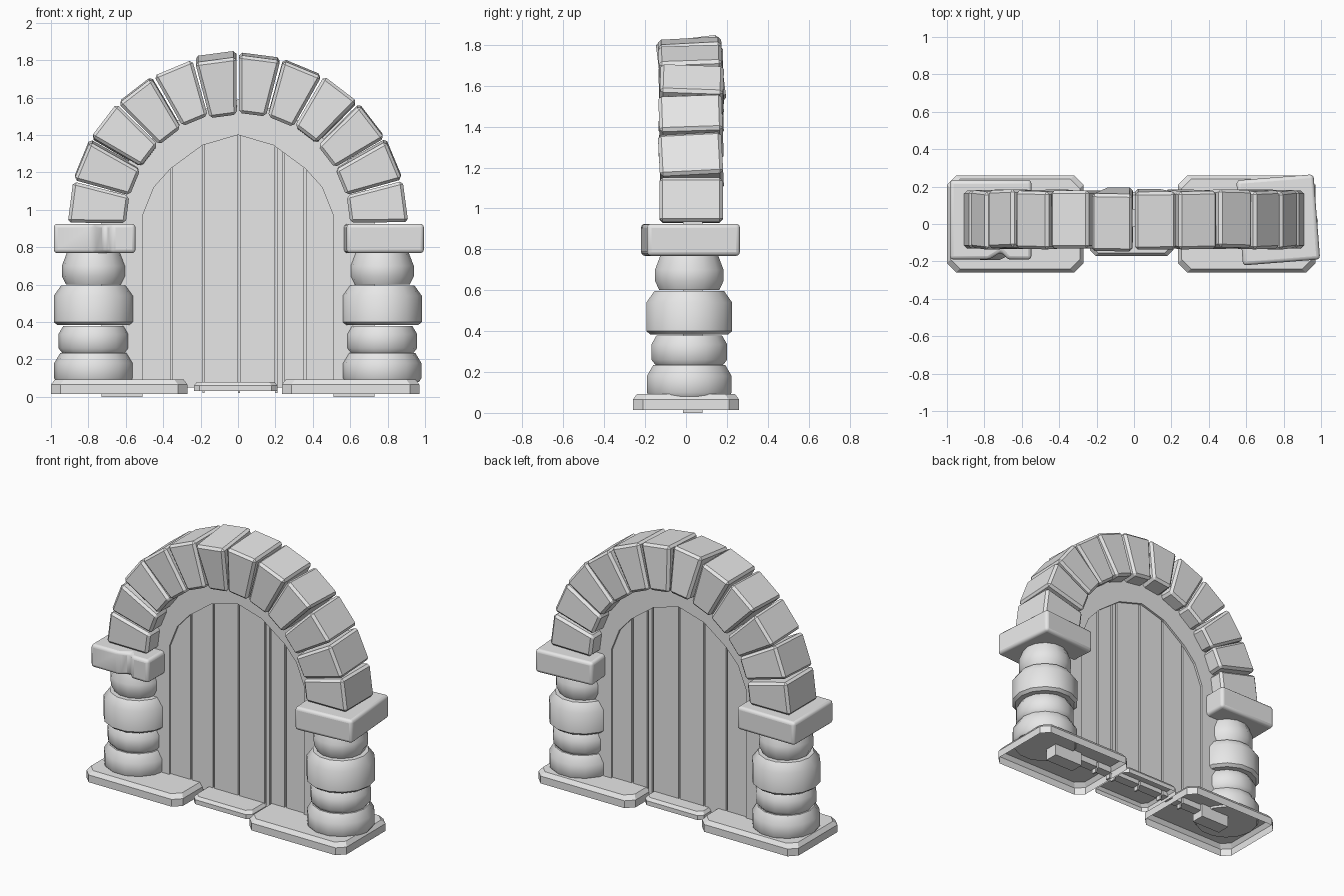
import bpy, bmesh, math
from mathutils import Vector, Matrix

old = bpy.data.objects.get("Cube")
if old:
    bpy.data.objects.remove(old, do_unlink=True)

stone = bpy.data.materials.new("stone_grey")
stone.use_nodes = True
grey = (0.8, 0.8, 0.8, 1)
stone.diffuse_color = grey
stone.node_tree.nodes["Principled BSDF"].inputs["Base Color"].default_value = grey


def finish(name, bm, bevel=0, segments=1, smooth=None):
    """Turn a bmesh into an object with optional bevel and smooth shading."""
    bmesh.ops.recalc_face_normals(bm, faces=bm.faces)
    mesh = bpy.data.meshes.new(name)
    bm.to_mesh(mesh)
    bm.free()
    mesh.materials.append(stone)
    ob = bpy.data.objects.new(name, mesh)
    bpy.context.collection.objects.link(ob)
    if bevel:
        mod = ob.modifiers.new("Bevel", "BEVEL")
        mod.width = bevel
        mod.segments = segments
        mod.limit_method = "ANGLE"
    if smooth:
        bpy.ops.object.select_all(action="DESELECT")
        ob.select_set(True)
        bpy.context.view_layer.objects.active = ob
        bpy.ops.object.shade_smooth_by_angle(angle=math.radians(smooth))
    return ob


def prism(outline, lo, hi, axis="y"):
    """Extrude a flat outline along y or z."""
    bm = bmesh.new()
    place = (lambda a, b, d: (a, d, b)) if axis == "y" else (lambda a, b, d: (a, b, d))
    face = bm.faces.new([bm.verts.new(place(a, b, lo)) for a, b in outline])
    ext = bmesh.ops.extrude_face_region(bm, geom=[face])
    verts = [g for g in ext["geom"] if isinstance(g, bmesh.types.BMVert)]
    bmesh.ops.translate(bm, verts=verts, vec=place(0, 0, hi - lo))
    return bm


# Base slabs: clipped corners, sloped rim, open underneath
def slab(name, x0, x1, half_depth, z0, z1, z2, cut, inset):
    def ring(shrink, z):
        a, b, d = x0 + shrink, x1 - shrink, half_depth - shrink
        return [bm.verts.new((x, y, z)) for x, y in (
            (a + cut, -d), (b - cut, -d), (b, -d + cut), (b, d - cut),
            (b - cut, d), (a + cut, d), (a, d - cut), (a, -d + cut))]
    bm = bmesh.new()
    rings = [ring(0, z0), ring(0, z1), ring(inset, z2)]
    for low, high in zip(rings, rings[1:]):
        for i in range(8):
            j = (i + 1) % 8
            bm.faces.new((low[i], low[j], high[j], high[i]))
    bm.faces.new(rings[-1])
    finish(name, bm)


slab("right_base_slab", -1, -0.27, 0.26, 0.015, 0.065, 0.092, 0.05, 0.02)
slab("left_base_slab", 0.235, 0.97, 0.26, 0.015, 0.065, 0.092, 0.05, 0.02)
slab("threshold_slab", -0.235, 0.21, 0.17, 0.03, 0.06, 0.08, 0.03, 0.015)


# Column drums: (radius, z) profiles spun round the column axis
drums = {
    "foot": [(0.2, 0.08), (0.213, 0.1), (0.213, 0.18), (0.18, 0.235)],
    "lower": [(0.17, 0.235), (0.19, 0.26), (0.19, 0.335), (0.165, 0.378)],
    "belly": [(0.195, 0.383), (0.215, 0.4), (0.215, 0.54), (0.175, 0.596)],
    "neck": [(0.15, 0.6), (0.172, 0.645), (0.172, 0.7), (0.145, 0.77)],
}
SIDES = 14
for side, cx in (("right", -0.77), ("left", 0.768)):
    for part, profile in drums.items():
        bm = bmesh.new()
        rings = []
        for r, z in profile:
            rings.append([bm.verts.new((cx + r * math.cos(t), 0.016 + r * math.sin(t), z))
                          for t in (math.tau * k / SIDES for k in range(SIDES))])
        for low, high in zip(rings, rings[1:]):
            for i in range(SIDES):
                j = (i + 1) % SIDES
                bm.faces.new((low[i], low[j], high[j], high[i]))
        bm.faces.new(rings[0])
        bm.faces.new(rings[-1])
        finish(f"{side}_column_{part}", bm, smooth=40)

# Capitals: one chipped at the front, one turned slightly
chipped = [(-0.985, -0.19), (-0.775, -0.19), (-0.71, -0.15), (-0.675, -0.19),
           (-0.548, -0.19), (-0.548, 0.235), (-0.985, 0.235)]
finish("right_capital", prism(chipped, 0.768, 0.925, "z"), 0.02, 3, 40)
square = [(-0.207, -0.228), (0.207, -0.228), (0.207, 0.228), (-0.207, 0.228)]
cap = finish("left_capital", prism(square, 0.768, 0.925, "z"), 0.02, 3, 40)
cap.location = (0.771, 0.022, 0)
cap.rotation_euler.z = math.radians(4.5)

# Arch stones: wedges round the spring point, a few leaning
SPRING = 0.925
tilts = [0, 3, -2, 2, 0, 7, 3, 2, -2, 2, 3, 0]
for i, tilt in enumerate(tilts):
    a0 = math.radians(180 - 15 * i - 0.4)
    a1 = math.radians(180 - 15 * (i + 1) + 0.6)
    corners = [(r * math.cos(a), SPRING + r * math.sin(a))
               for r, a in ((0.6, a0), (0.91, a0), (0.91, a1), (0.6, a1))]
    bm = prism(corners, -0.13, 0.18)
    centre = sum((v.co for v in bm.verts), Vector()) / len(bm.verts)
    bmesh.ops.rotate(bm, verts=bm.verts, cent=centre,
                     matrix=Matrix.Rotation(math.radians(tilt), 3, "X"))
    finish(f"arch_stone_{i + 1}", bm, 0.016)

# Door opening outline, shared by the frame and the planks
half = [(0.51, 0.97), (0.45, 1.12), (0.36, 1.22), (0.19, 1.345)]
arc = half + [(0, 1.4)] + [(-x, z) for x, z in reversed(half)]


def door_top(x):
    x = abs(x)
    pts = half + [(0, 1.4)]
    for (xa, za), (xb, zb) in zip(pts, pts[1:]):
        if xb <= x <= xa:
            return za + (zb - za) * (xa - x) / (xa - xb)
    return pts[0][1]


# Frame behind the columns and arch, standing on the ground
inner = [(0.51, 0)] + arc + [(-0.51, 0)]
outer = [(x * 1.43, SPRING + (z - SPRING) * 1.4 if z else 0) for x, z in inner]
finish("door_frame", prism(inner + outer[::-1], -0.015, 0.08))


def board(name, x0, x1, bottom, y0, y1):
    tops = sorted([x0, x1] + [x for x, z in arc if x0 < x < x1])
    shape = [(x0, bottom)] + [(x, door_top(x)) for x in tops] + [(x1, bottom)]
    finish(name, prism(shape, y0, y1))


# Planks with thin recessed strips filling the joints
joints = [-0.355, -0.185, 0.005, 0.205, 0.243, 0.36]
edges = [-0.516] + joints + [0.516]
GAP = 0.006
for i, (a, b) in enumerate(zip(edges, edges[1:])):
    board(f"door_plank_{i + 1}", max(a + GAP, -0.51), min(b - GAP, 0.51), 0.05, 0.0, 0.065)
for i, x in enumerate(joints):
    board(f"joint_strip_{i + 1}", x - GAP, x + GAP, 0.02, 0.015, 0.05)
